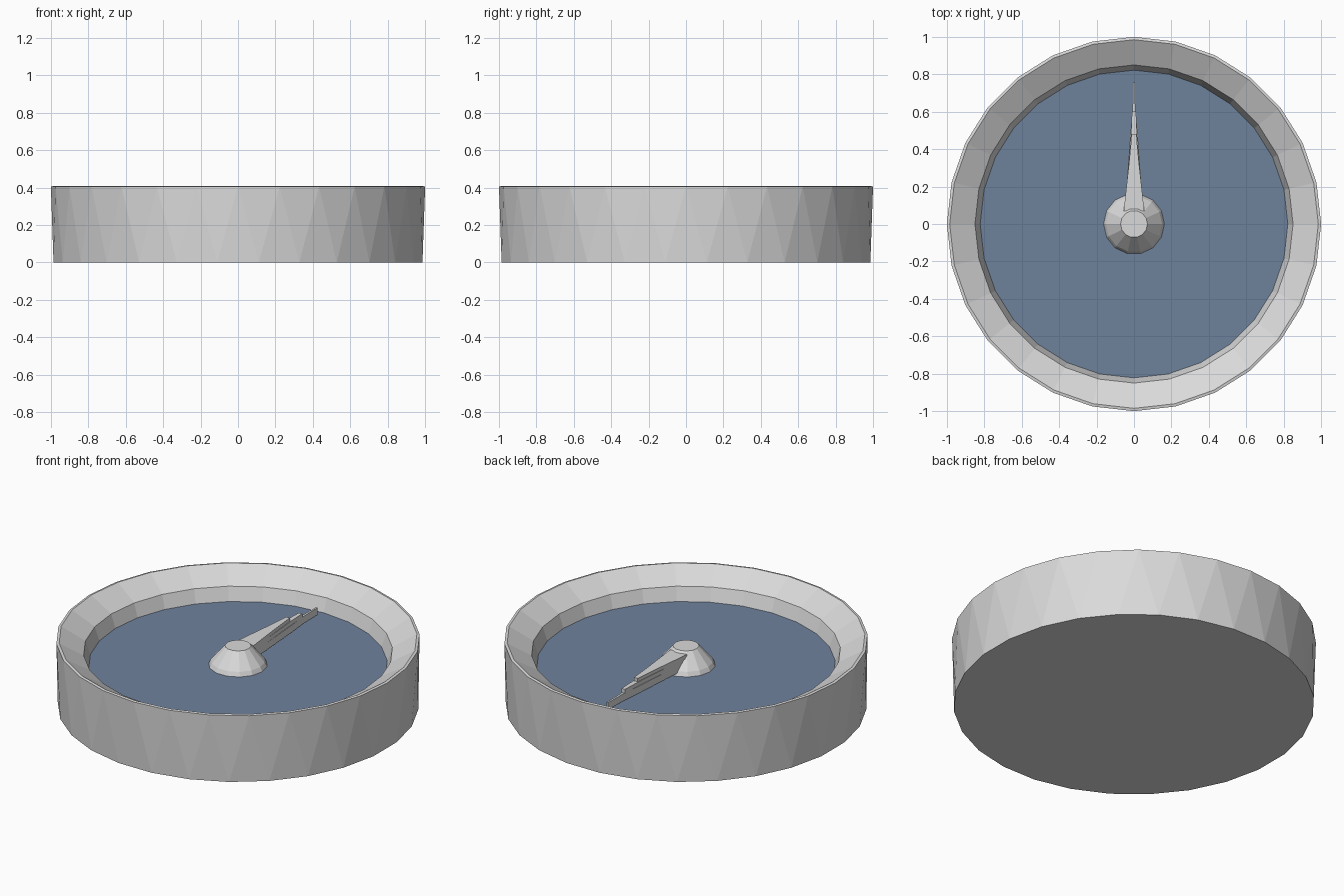
import bpy, bmesh, math

if "Cube" in bpy.data.objects:
    bpy.data.objects.remove(bpy.data.objects["Cube"])


def material(name, rgb):
    m = bpy.data.materials.new(name)
    m.diffuse_color = (*rgb, 1)
    m.use_nodes = True
    m.node_tree.nodes["Principled BSDF"].inputs["Base Color"].default_value = m.diffuse_color
    return m


grey = material("light_grey", (0.7, 0.7, 0.7))
blue = material("slate_blue", (0.158, 0.225, 0.33))


def finish(name, bm, mat):
    bmesh.ops.recalc_face_normals(bm, faces=bm.faces)
    me = bpy.data.meshes.new(name)
    bm.to_mesh(me)
    bm.free()
    me.materials.append(mat)
    ob = bpy.data.objects.new(name, me)
    bpy.context.collection.objects.link(ob)
    return ob


def lathe(name, profile, n, mat, cap_first=False, cap_last=False, half_step=()):
    """Revolve (radius, z) points; rings in half_step are turned half a side."""
    bm = bmesh.new()
    rings = []
    for k, (r, z) in enumerate(profile):
        off = 0.5 if k in half_step else 0
        rings.append([bm.verts.new((r * math.cos((i + off) * math.tau / n),
                                    r * math.sin((i + off) * math.tau / n), z))
                      for i in range(n)])
    for k in range(len(rings) - 1):
        a, b = rings[k], rings[k + 1]
        ta, tb = k in half_step, (k + 1) in half_step
        for i in range(n):
            j = (i + 1) % n
            if ta == tb:
                bm.faces.new((a[i], a[j], b[j], b[i]))
            elif ta:      # lower ring turned: triangle strip
                bm.faces.new((a[i], a[j], b[j]))
                bm.faces.new((a[i], b[j], b[i]))
            else:
                bm.faces.new((a[i], a[j], b[i]))
                bm.faces.new((a[j], b[j], b[i]))
    if cap_first:
        bm.faces.new(rings[0])
    if cap_last:
        bm.faces.new(rings[-1])
    return finish(name, bm, mat)


def prism(name, outline, z0, z1, mat):
    """Extrude a half outline (half width, y), mirrored across x."""
    bm = bmesh.new()
    pts = [(w, y) for w, y in outline] + [(-w, y) for w, y in reversed(outline)]
    f = bm.faces.new([bm.verts.new((x, y, z0)) for x, y in pts])
    g = bmesh.ops.extrude_face_region(bm, geom=[f])
    for v in g["geom"]:
        if isinstance(v, bmesh.types.BMVert):
            v.co.z = z1
    return finish(name, bm, mat)


# Round housing with inward sloping rim
lathe("housing", [(0.992, 0), (1.0, 0.405), (0.985, 0.408), (0.85, 0.33), (0.82, 0.24)],
      28, grey, cap_first=True, half_step=(0,))

# Dial face
lathe("dial_face", [(0.822, 0.25)], 28, blue, cap_first=True)

# Central hub
lathe("hub", [(0.165, 0.245), (0.15, 0.275), (0.072, 0.366)], 14, grey, cap_last=True)

# Stepped pointer, three stacked tapering layers
prism("pointer_base", [(0.05, 0.06), (0.03, 0.34), (0.02, 0.48), (0.007, 0.62), (0.005, 0.755)],
      0.265, 0.308, grey)
prism("pointer_middle", [(0.052, 0.06), (0.028, 0.34), (0.016, 0.48), (0.011, 0.6)],
      0.305, 0.332, grey)
prism("pointer_top", [(0.055, 0.07), (0.026, 0.33), (0.012, 0.48)], 0.33, 0.353, grey)
